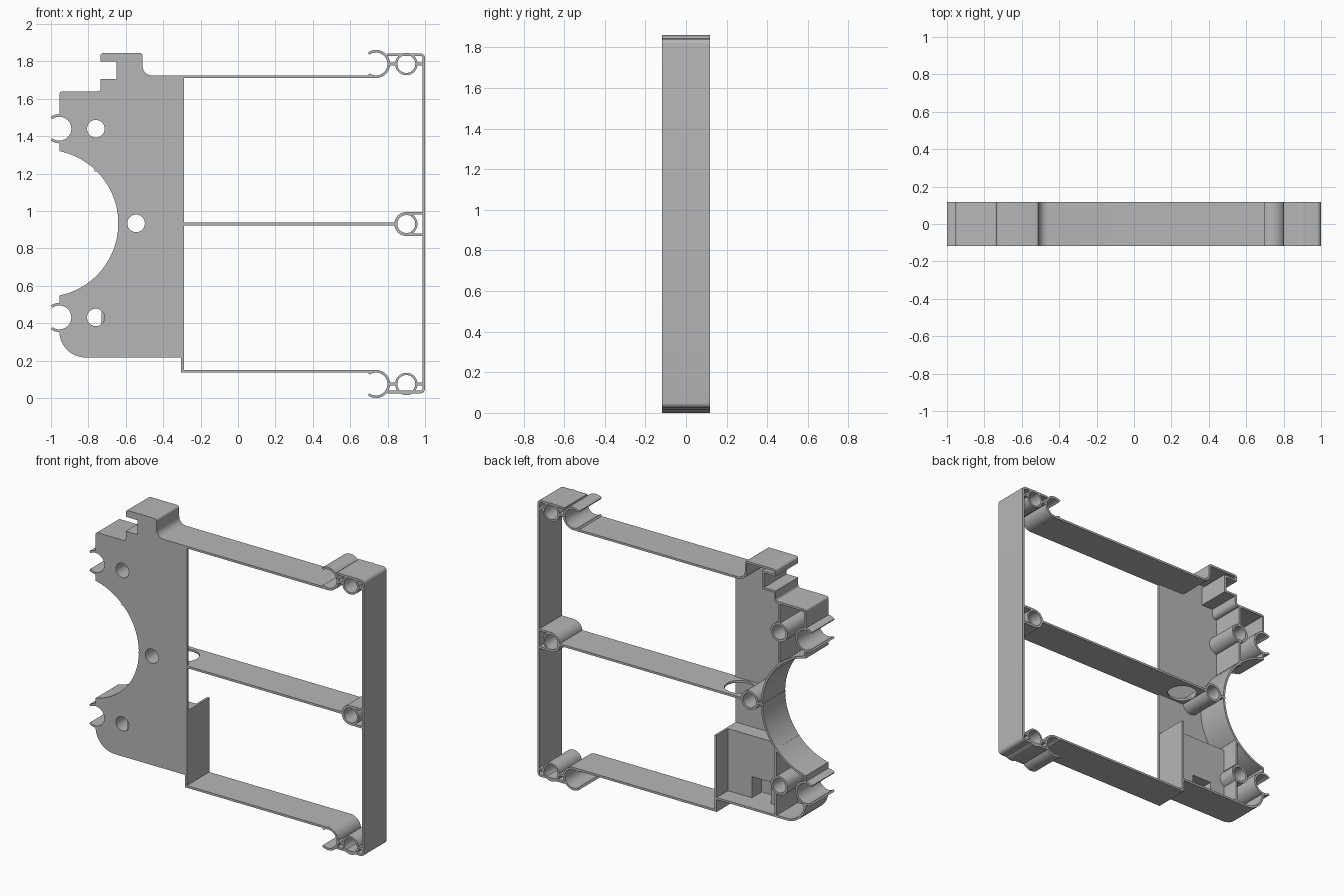
import bpy, bmesh
from math import cos, sin, radians
from mathutils import Vector

cube = bpy.data.objects.get("Cube")
if cube:
    bpy.data.objects.remove(cube)

D = 0.117        # half depth
T = 0.014        # wall thickness
H = 1.861        # total height
MID = H / 2

grey = bpy.data.materials.new("plain_grey")
grey.use_nodes = True
grey.diffuse_color = (0.47, 0.47, 0.47, 1)
grey.node_tree.nodes["Principled BSDF"].inputs["Base Color"].default_value = grey.diffuse_color


def arc(cx, cz, r, a0, a1, n=16):
    angles = [radians(a0 + (a1 - a0) * i / n) for i in range(n + 1)]
    return [(cx + r * cos(a), cz + r * sin(a)) for a in angles]


def circle(cx, cz, r, n=32):
    return arc(cx, cz, r, 0, 360, n)[:-1]


def rect(x0, x1, z0, z1):
    return [(x0, z0), (x1, z0), (x1, z1), (x0, z1)]


def clean(path):
    out = []
    for p in path:
        if not out or (Vector(p) - Vector(out[-1])).length > 1e-4:
            out.append(p)
    return out


def ribbon(path, t=T):
    """Closed outline of a wall of thickness t on the left of the path."""
    pts = [Vector(p) for p in clean(path)]
    normals = []
    for a, b in zip(pts, pts[1:]):
        d = (b - a).normalized()
        normals.append(Vector((-d.y, d.x)))
    inner = []
    for i, p in enumerate(pts):
        n0, n1 = normals[max(i - 1, 0)], normals[min(i, len(normals) - 1)]
        inner.append(p + (n0 + n1) * (t / (1 + n0.dot(n1))))
    return [tuple(p) for p in pts + inner[::-1]]


def slab(name, loops, lo=-D, hi=D, upright=True):
    """Fill outlines (inner loops become holes) and extrude them."""
    curve = bpy.data.curves.new(name, 'CURVE')
    curve.dimensions = '2D'
    curve.fill_mode = 'BOTH'
    curve.extrude = (hi - lo) / 2
    for loop in loops:
        loop = clean(loop)
        sp = curve.splines.new('POLY')
        sp.points.add(len(loop) - 1)
        for pt, (u, v) in zip(sp.points, loop):
            pt.co = (u, v, 0, 1)
        sp.use_cyclic_u = True
    tmp = bpy.data.objects.new(name + "_outline", curve)
    bpy.context.scene.collection.objects.link(tmp)
    bpy.context.view_layer.update()
    dg = bpy.context.evaluated_depsgraph_get()
    mesh = bpy.data.meshes.new_from_object(tmp.evaluated_get(dg))
    bpy.data.objects.remove(tmp)
    bpy.data.curves.remove(curve)
    bm = bmesh.new()
    bm.from_mesh(mesh)
    bmesh.ops.remove_doubles(bm, verts=bm.verts, dist=1e-5)
    mid = (lo + hi) / 2
    for v in bm.verts:
        x, y, z = v.co
        v.co = (x, mid - z, y) if upright else (x, y, mid + z)
    bmesh.ops.recalc_face_normals(bm, faces=bm.faces)
    bm.to_mesh(mesh)
    bm.free()
    mesh.name = name
    mesh.materials.clear()
    mesh.materials.append(grey)
    ob = bpy.data.objects.new(name, mesh)
    bpy.context.scene.collection.objects.link(ob)
    bpy.ops.object.select_all(action='DESELECT')
    ob.select_set(True)
    bpy.context.view_layer.objects.active = ob
    bpy.ops.object.shade_smooth_by_angle(angle=radians(30))
    return ob


# Plate outline, from the upper arm round the left side to the lower arm
CLIP_X, CLIP_TOP, CLIP_LOW = -0.955, 1.44, 0.431
ARM_TOP, ARM_LOW = 1.725, 0.136
body = arc(-0.46, 1.775, 0.05, 270, 180, 8)
body += arc(-0.525, 1.83, 0.015, 0, 90, 4)
body += arc(-0.72, 1.83, 0.015, 90, 180, 4)
body += [(-0.735, 1.80), (-0.65, 1.80), (-0.65, 1.705), (-0.735, 1.705)]
body += arc(-0.75, 1.655, 0.015, 0, -90, 4)
body += arc(-0.94, 1.625, 0.015, 90, 180, 4)
body += arc(CLIP_X, CLIP_TOP, 0.064, 90, -90, 12)
body += arc(-1.034, 0.934, 0.394, 78.4, -78.4, 40)
body += arc(CLIP_X, CLIP_LOW, 0.064, 90, -90, 12)
body += arc(-0.815, 0.357, 0.14, 180, 270, 12)
body += [(-0.305, 0.217), (-0.305, ARM_LOW)]

# Front plate with screw holes
posts = {"upper": (-0.76, CLIP_TOP), "middle": (-0.545, 0.934), "lower": (-0.76, CLIP_LOW)}
slab("front_plate",
     [[(-0.29, ARM_TOP)] + body + [(-0.29, ARM_LOW)]] + [circle(x, z, 0.047) for x, z in posts.values()],
     -D, -D + 0.015)

# Rim wall and both long arms in one strip
slab("rim_and_arms", [ribbon([(0.738, ARM_TOP)] + body + [(0.738, ARM_LOW)])])

# Screw posts behind the plate
for name, (x, z) in posts.items():
    slab(name + "_plate_post", [circle(x, z, 0.062), circle(x, z, 0.047)])

# Clip lips on the left edge
for name, z in (("upper", CLIP_TOP), ("lower", CLIP_LOW)):
    for side, s in (("top", 1), ("bottom", -1)):
        lip = arc(CLIP_X, z, 0.064, s * 80, s * 126, 8)
        slab(f"{name}_clip_{side}_lip", [ribbon(lip, -s * T)])

# Right frame: end wall with returns at top and bottom
frame = [(0.80, 0.025)] + arc(0.975, 0.05, 0.025, -90, 0, 6)
frame += arc(0.975, 1.818, 0.025, 0, 90, 6) + [(0.80, 1.843)]
slab("end_wall", [ribbon(frame)])

# Hooks, corner posts and their ribs
for name, z in (("upper", 1.786), ("lower", H - 1.786)):
    slab(name + "_hook", [ribbon(arc(0.738, z, 0.075, -125, 125, 32))])
    slab(name + "_corner_post", [circle(0.9, z, 0.06), circle(0.9, z, 0.048)])
    slab(name + "_inner_rib", [rect(0.805, 0.842, z - 0.007, z + 0.007)])
    slab(name + "_outer_rib", [rect(0.958, 0.988, z - 0.007, z + 0.007)])

# Middle arm with its round opening, and its end post
slab("middle_arm", [rect(-0.49, 0.842, -D, D), circle(-0.39, 0, 0.09, 40)],
     MID - 0.007, MID + 0.007, upright=False)
slab("middle_arm_root", [rect(-0.642, -0.605, MID - 0.007, MID + 0.007)])
slab("middle_end_post", [circle(0.9, MID, 0.06), circle(0.9, MID, 0.048)])
slab("middle_end_sleeve",
     [ribbon([(0.99, MID + 0.064)] + arc(0.9, MID, 0.064, 90, 270, 20) + [(0.99, MID - 0.064)])])

# Inner walls through the upper and lower posts
for name, x, spans in (("upper", -0.76, ((1.21, 1.38), (1.50, 1.635))),
                       ("lower", -0.735, ((0.22, 0.375), (0.488, 0.67)))):
    for i, (z0, z1) in enumerate(spans):
        slab(f"{name}_inner_wall_{i + 1}", [rect(x - 0.007, x + 0.007, z0, z1)])

# Lower compartment: side wall and stepped platform with a slot
slab("compartment_side_wall", [rect(-0.305, -0.291, ARM_LOW, 0.64)])
slab("compartment_platform",
     [[(-0.30, 0.225), (-0.48, 0.225), (-0.48, 0.37), (-0.62, 0.37), (-0.62, 0.225),
       (-0.73, 0.225), (-0.73, 0.64), (-0.30, 0.64)]], -D + 0.01, 0.0)
